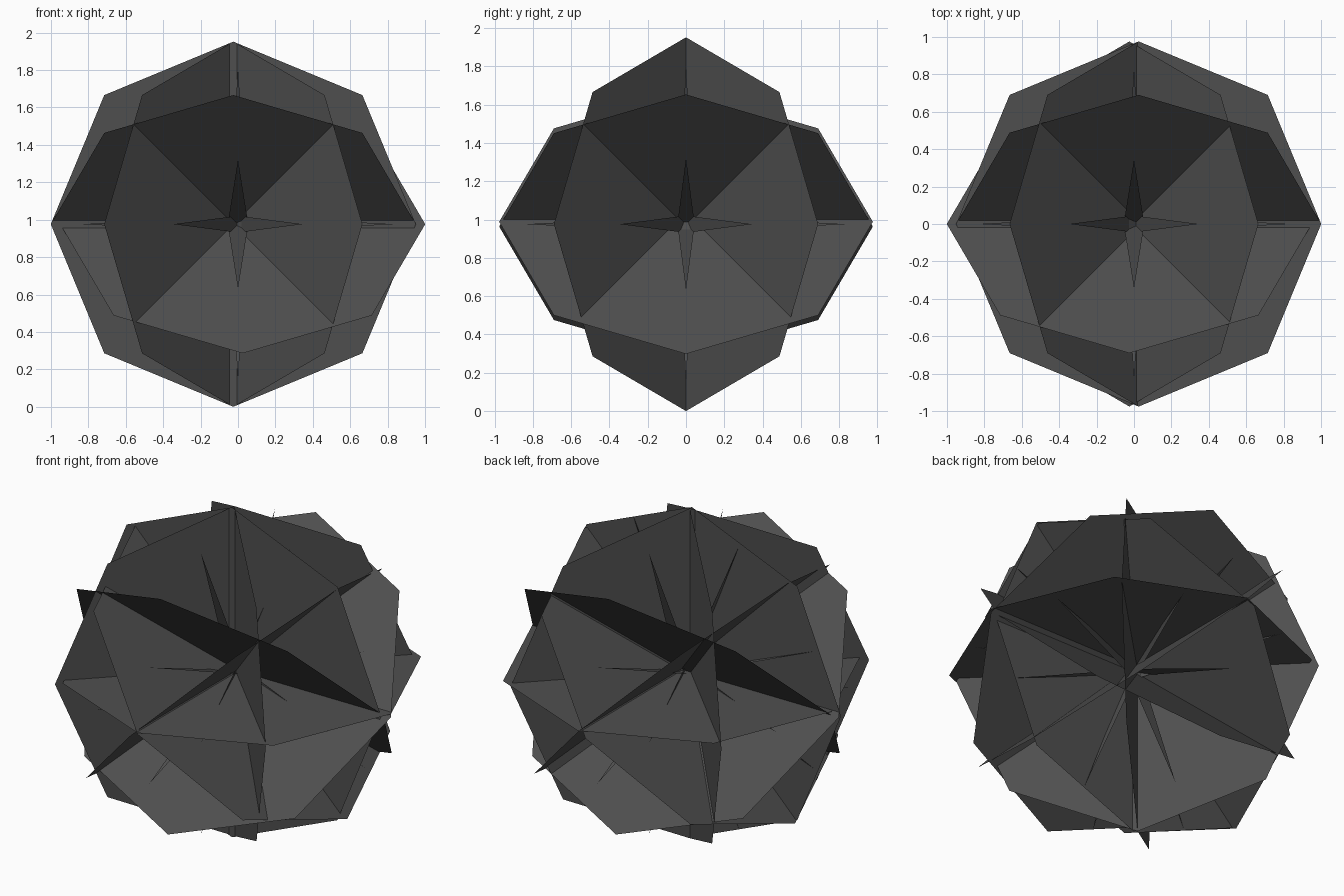
import bpy, math
from mathutils import Vector

if "Cube" in bpy.data.objects:
    bpy.data.objects.remove(bpy.data.objects["Cube"])

R = 0.976                      # disc radius (corner to centre)
CENTRE = Vector((0, 0, R))     # middle of the ball
S = 0.025                      # small slip of the discs along x
X, Y, Z = Vector((1, 0, 0)), Vector((0, 1, 0)), Vector((0, 0, 1))

grey = bpy.data.materials.new("dark grey")
grey.diffuse_color = (0.078, 0.078, 0.078, 1)
grey.use_nodes = True
grey.node_tree.nodes["Principled BSDF"].inputs["Base Color"].default_value = grey.diffuse_color


def add_mesh(name, verts, faces):
    me = bpy.data.meshes.new(name)
    me.from_pydata([tuple(v + CENTRE) for v in verts], [], faces)
    me.materials.append(grey)
    ob = bpy.data.objects.new(name, me)
    bpy.context.collection.objects.link(ob)
    return ob


def disc(name, u, v, shift):
    """Flat eight-sided plate spanned by u and v."""
    u, v = u.normalized(), v.normalized()
    ring = [u * (R * math.cos(k * math.pi / 4)) + v * (R * math.sin(k * math.pi / 4))
            + Vector(shift) for k in range(8)]
    add_mesh(name, ring, [tuple(range(8))])


def blades(name, u, v, half):
    """Eight thin blades standing on edge, pointing at the disc edge middles."""
    n = u.cross(v)
    tip = R * math.cos(math.pi / 8)
    verts, faces = [], []
    for k in range(8):
        a = math.pi / 8 + k * math.pi / 4
        i = len(verts)
        verts += [n * half, n * -half, u * (tip * math.cos(a)) + v * (tip * math.sin(a))]
        faces.append((i, i + 1, i + 2))
    add_mesh(name, verts, faces)


# upright and level plates
disc("upright_disc", X, Z, (-S, -0.02, 0))
disc("level_disc", X, Y, (S, 0, 0.02))

# slanted plates, two around each axis
disc("x_slant_disc_a", X, Y + Z, (S, 0, 0))
disc("x_slant_disc_b", X, Y - Z, (-S, 0, 0))
disc("y_slant_disc_a", Y, X + Z, (-S, 0, -S / 2))
disc("y_slant_disc_b", Y, X - Z, (S, 0, S / 2))
disc("z_slant_disc_a", Z, X + Y, (-S, 0, 0))
disc("z_slant_disc_b", Z, X - Y, (-S, 0, 0))

# thin blades in the three main planes
blades("side_blades", Y, Z, 0.055)
blades("front_blades", Z, X, 0.045)
blades("level_blades", X, Y, 0.045)
